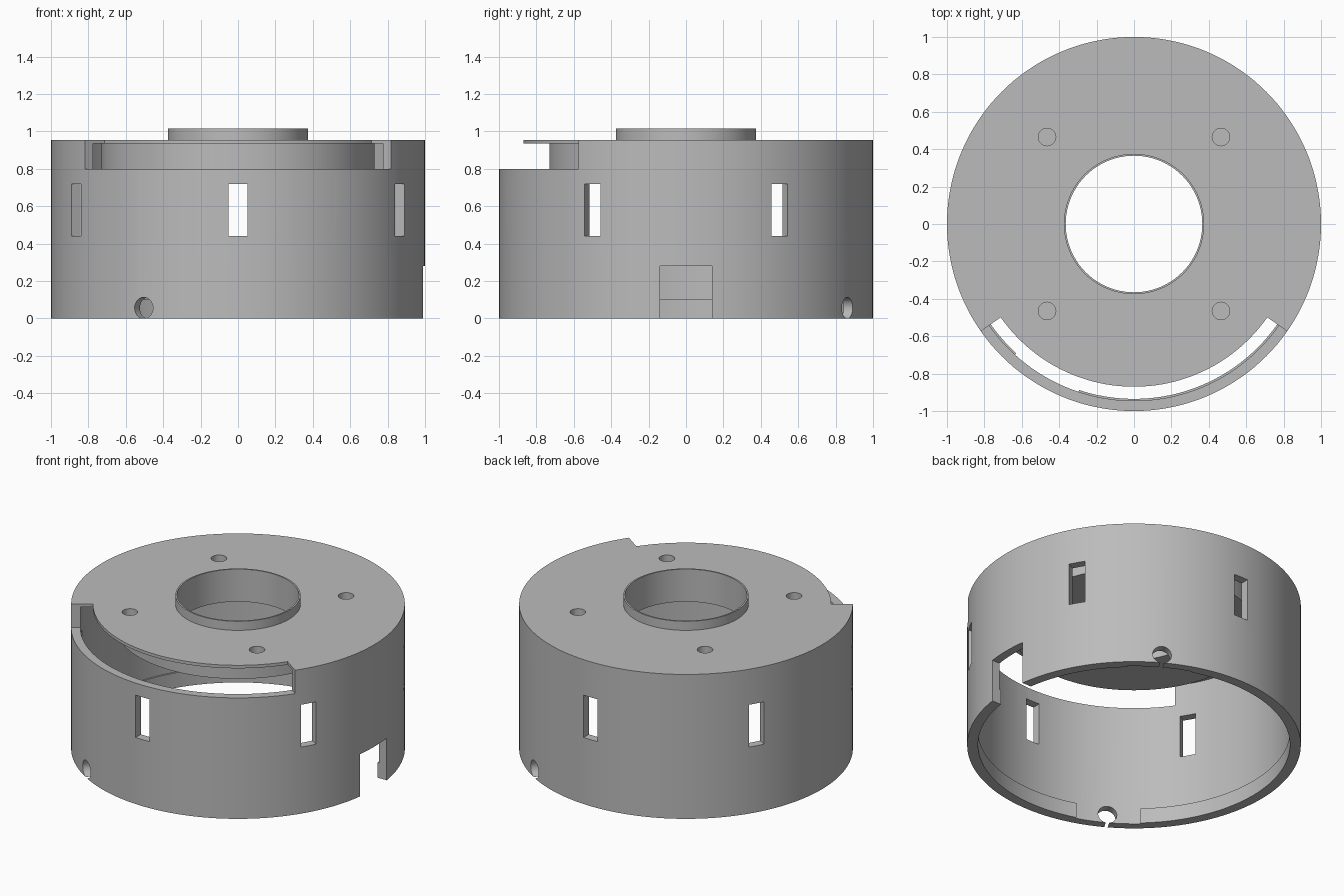
import bpy, bmesh
from math import radians, sin, cos, pi

if "Cube" in bpy.data.objects:
    bpy.data.objects.remove(bpy.data.objects["Cube"], do_unlink=True)

grey = bpy.data.materials.new("plain grey")
grey.use_nodes = True
color = (0.5, 0.5, 0.5, 1)
grey.diffuse_color = color
grey.node_tree.nodes["Principled BSDF"].inputs["Base Color"].default_value = color


def to_object(name, bm):
    bmesh.ops.recalc_face_normals(bm, faces=bm.faces)
    mesh = bpy.data.meshes.new(name)
    bm.to_mesh(mesh)
    bm.free()
    mesh.materials.append(grey)
    obj = bpy.data.objects.new(name, mesh)
    bpy.context.collection.objects.link(obj)
    return obj


def revolve(name, profile, start=0, end=360, steps=144):
    """Turn an (r, z) profile about z; angles run from the front (-y) towards +x."""
    full = end - start == 360
    bm = bmesh.new()
    rings = []
    for i in range(steps if full else steps + 1):
        a = radians(start + (end - start) * i / steps)
        rings.append([bm.verts.new((r * sin(a), -r * cos(a), z)) for r, z in profile])
    n = len(profile)
    for i in range(steps):
        a, b = rings[i], rings[(i + 1) % len(rings)]
        for j in range(n):
            k = (j + 1) % n
            bm.faces.new((a[j], a[k], b[k], b[j]))
    if not full:
        bm.faces.new(rings[0])
        bm.faces.new(rings[-1])
    return to_object(name, bm)


def rect(r0, r1, z0, z1):
    return [(r0, z0), (r1, z0), (r1, z1), (r0, z1)]


def box(name, angle, r, depth, width, z0, z1):
    """A block set radially into the wall."""
    bpy.ops.mesh.primitive_cube_add(size=1)
    obj = bpy.context.object
    a = radians(angle)
    obj.name = name
    obj.location = (r * sin(a), -r * cos(a), (z0 + z1) / 2)
    obj.scale = (width, depth, z1 - z0)
    obj.rotation_euler = (0, 0, a)
    return obj


def rod(name, radius, depth, location, rotation=(0, 0, 0)):
    bpy.ops.mesh.primitive_cylinder_add(vertices=32, radius=radius, depth=depth,
                                        location=location, rotation=rotation)
    bpy.context.object.name = name
    return bpy.context.object


# Housing: outer wall, top plate, collar, thick hub and bottom inner lip
housing = revolve("housing", [
    (1, 0), (1, 0.955), (0.375, 0.955), (0.375, 1.015), (0.365, 1.015), (0.365, 0.8),
    (0.73, 0.8), (0.73, 0.935), (0.945, 0.935), (0.945, 0.1), (0.935, 0.1), (0.935, 0)])

# Front opening through the plate rim and upper wall
cutters = [revolve("front_opening", rect(0.87, 1.1, 0.8, 1.1), -55, 55, 44)]

# Six wall windows
for i in range(6):
    cutters.append(box("window", 60 * i, 0.97, 0.2, 0.1, 0.44, 0.72))

# Cable cutout on one side
cutters.append(box("side_cutout", 90, 0.97, 0.3, 0.28, -0.1, 0.28))

# Opposed radial holes, each in a gap of the inner lip
for angle in (-30.3, 149.7):
    a = radians(angle)
    cutters.append(revolve("lip_gap", rect(0.9, 0.945, -0.1, 0.12), angle - 12, angle + 12, 10))
    cutters.append(rod("radial_hole", 0.057, 0.3, (0.97 * sin(a), -0.97 * cos(a), 0.056),
                       (pi / 2, 0, a)))

# Four blind screw holes in the plate
for x in (-0.465, 0.465):
    for y in (-0.465, 0.465):
        cutters.append(rod("screw_hole", 0.047, 0.24, (x, y, 0.955)))

bpy.context.view_layer.objects.active = housing
for cutter in cutters:
    cutter.hide_render = True
    mod = housing.modifiers.new("cut", "BOOLEAN")
    mod.operation = "DIFFERENCE"
    mod.solver = "EXACT"
    mod.object = cutter
    bpy.ops.object.modifier_apply(modifier=mod.name)
    bpy.data.objects.remove(cutter, do_unlink=True)

# One plain material on every face, smooth walls with crisp edges
housing.data.materials.clear()
housing.data.materials.append(grey)
for face in housing.data.polygons:
    face.material_index = 0
bpy.ops.object.select_all(action="DESELECT")
housing.select_set(True)
bpy.context.view_layer.objects.active = housing
bpy.ops.object.shade_smooth_by_angle(angle=radians(20))
